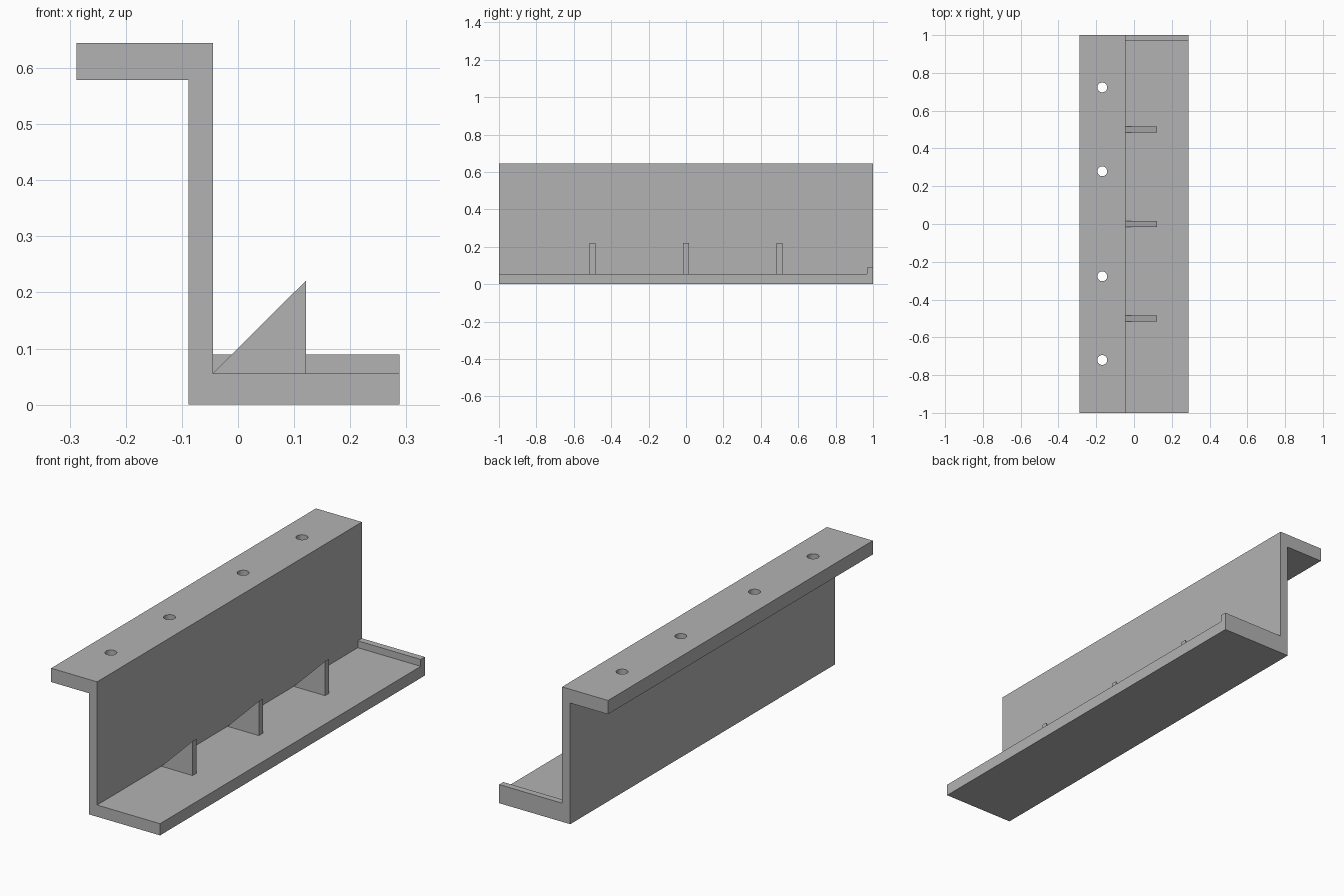
import bpy
import bmesh
from mathutils import Matrix

default = bpy.data.objects.get("Cube")
if default:
    bpy.data.objects.remove(default, do_unlink=True)

grey = bpy.data.materials.new("plain grey")
grey.use_nodes = True
colour = (0.45, 0.45, 0.45, 1)
grey.diffuse_color = colour
grey.node_tree.nodes["Principled BSDF"].inputs["Base Color"].default_value = colour


def finish(name, bm):
    bmesh.ops.recalc_face_normals(bm, faces=bm.faces)
    mesh = bpy.data.meshes.new(name)
    bm.to_mesh(mesh)
    bm.free()
    mesh.materials.append(grey)
    obj = bpy.data.objects.new(name, mesh)
    bpy.context.collection.objects.link(obj)
    return obj


def extrude_profile(name, outline, y0, y1):
    """Extrude an (x, z) outline along y."""
    bm = bmesh.new()
    face = bm.faces.new([bm.verts.new((x, y0, z)) for x, z in outline])
    moved = bmesh.ops.extrude_face_region(bm, geom=[face])["geom"]
    verts = [v for v in moved if isinstance(v, bmesh.types.BMVert)]
    bmesh.ops.translate(bm, verts=verts, vec=(0, y1 - y0, 0))
    return finish(name, bm)


LEFT, RIGHT = -0.288, 0.288
WEB_BACK, WEB_FRONT = -0.088, -0.045
FLOOR, LIP_TOP = 0.056, 0.089
FLANGE_LOW, TOP = 0.579, 0.645

# Z-shaped rail: bottom shelf, upright web and top flange
rail = extrude_profile("z_rail", [
    (WEB_BACK, 0), (RIGHT, 0), (RIGHT, FLOOR), (WEB_FRONT, FLOOR),
    (WEB_FRONT, TOP), (LEFT, TOP), (LEFT, FLANGE_LOW), (WEB_BACK, FLANGE_LOW),
], -1, 1)

# Screw holes through the top flange
bm = bmesh.new()
for y in (-0.72, -0.277, 0.279, 0.723):
    bmesh.ops.create_cone(bm, cap_ends=True, segments=32, radius1=0.026,
                          radius2=0.026, depth=0.2,
                          matrix=Matrix.Translation((-0.168, y, 0.61)))
cutter = finish("hole_cutter", bm)
cutter.hide_render = True
cutter.hide_viewport = True
cutter.display_type = 'WIRE'
holes = rail.modifiers.new("screw_holes", 'BOOLEAN')
holes.operation = 'DIFFERENCE'
holes.solver = 'EXACT'
holes.object = cutter

# Apply the cut and drop the helper
bpy.context.view_layer.objects.active = rail
rail.select_set(True)
bpy.ops.object.modifier_apply(modifier=holes.name)
bpy.data.objects.remove(cutter, do_unlink=True)
bpy.ops.object.shade_smooth_by_angle()

# End stop along the rear edge of the shelf
extrude_profile("end_lip", [
    (WEB_FRONT, FLOOR), (RIGHT, FLOOR), (RIGHT, LIP_TOP), (WEB_FRONT, LIP_TOP),
], 0.969, 1)

# Triangular dividers standing on the shelf
for i, y in enumerate((-0.5, 0, 0.5), 1):
    extrude_profile(f"divider_{i}", [
        (WEB_FRONT, FLOOR), (0.121, FLOOR), (0.121, 0.221),
    ], y - 0.015, y + 0.015)
